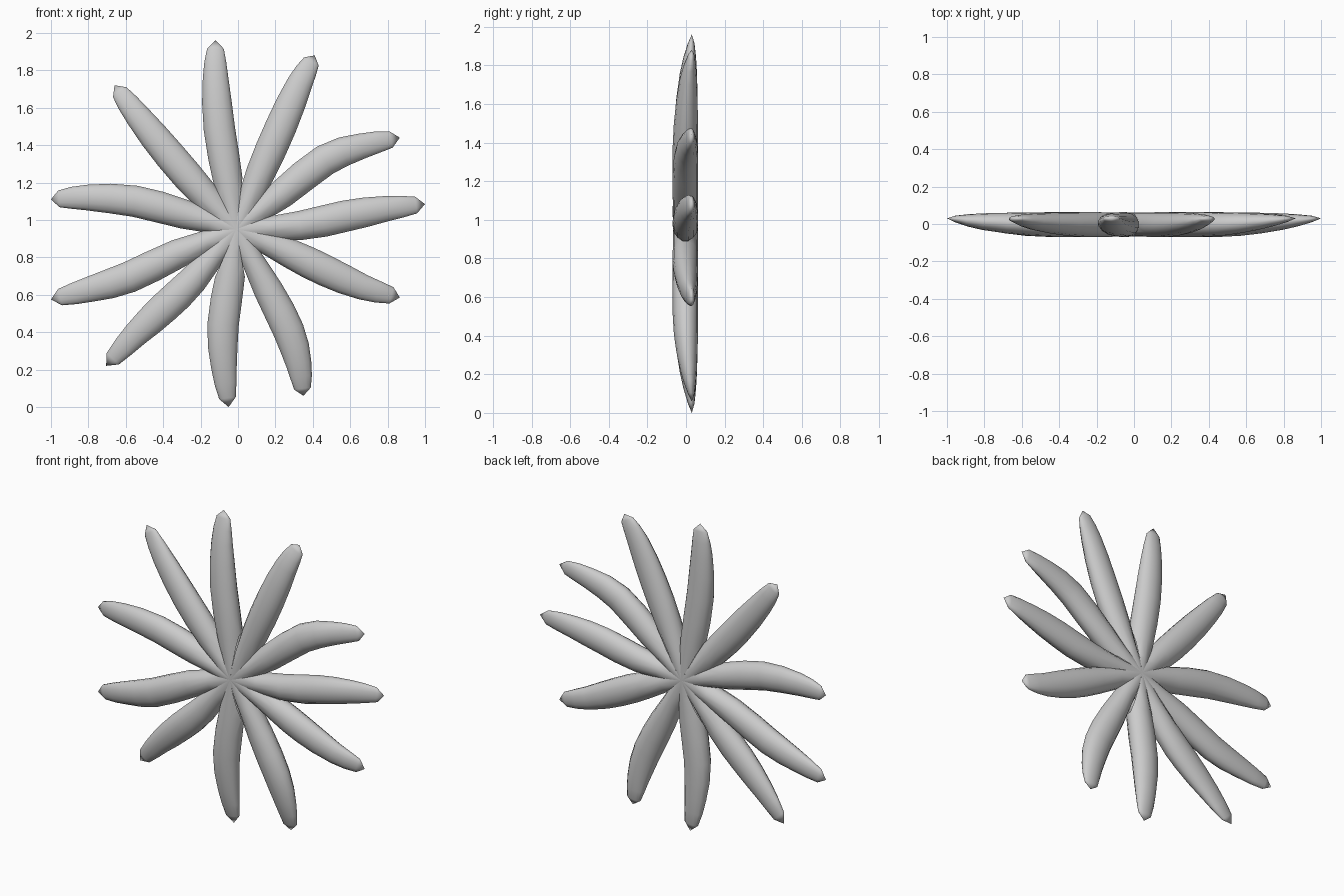
import bpy, bmesh, math
from mathutils import Vector

if "Cube" in bpy.data.objects:
    bpy.data.objects.remove(bpy.data.objects["Cube"])

# Hub of the star, and centreline points (x, z) of each arm from root to tip
HUB = Vector((-0.01, 0.95))
ARMS = [
    [(.33, .97), (.57, 1.02), (.79, 1.06), (1.0, 1.085)],
    [(.235, 1.14), (.465, 1.32), (.66, 1.395), (.865, 1.44)],
    [(.12, 1.25), (.23, 1.50), (.33, 1.73), (.41, 1.88)],
    [(-.05, 1.19), (-.10, 1.49), (-.12, 1.76), (-.12, 1.96)],
    [(-.19, 1.145), (-.36, 1.34), (-.535, 1.555), (-.66, 1.72)],
    [(-.285, 1.03), (-.55, 1.10), (-.81, 1.12), (-1.0, 1.11)],
    [(-.32, .82), (-.58, .695), (-.79, .63), (-1.0, .575)],
    [(-.24, .68), (-.39, .535), (-.55, .385), (-.705, .22)],
    [(-.04, .71), (-.08, .44), (-.075, .21), (-.05, 0)],
    [(.16, .63), (.27, .41), (.325, .23), (.35, .06)],
    [(.28, .82), (.465, .73), (.67, .64), (.865, .585)],
]
# Cross-sections: path position, half width, front y, back y
RINGS = [
    (0.0, .050, -.066, .062), (0.5, .062, -.068, .062), (1.0, .080, -.069, .063),
    (1.5, .086, -.069, .063), (2.0, .086, -.063, .062), (2.5, .081, -.050, .060),
    (3.0, .070, -.032, .057), (3.4, .060, -.013, .052), (3.77, .046, .010, .044),
]
SIDES = 14


def path(pts, s):
    """Smooth curve through the points, returning position and direction."""
    p = [2 * pts[0] - pts[1]] + pts + [2 * pts[-1] - pts[-2]]
    i = min(int(s), len(pts) - 2)
    t = s - i
    a, b, c, d = p[i:i + 4]
    k1, k2, k3 = c - a, 2 * a - 5 * b + 4 * c - d, 3 * b - a - 3 * c + d
    pos = 0.5 * (2 * b + k1 * t + k2 * t * t + k3 * t ** 3)
    return pos, (k1 + 2 * k2 * t + 3 * k3 * t * t).normalized()


def root_angle(arm):
    v = Vector(arm[0]) - HUB
    return math.atan2(v.y, v.x)


def make_arm(index):
    pts = [HUB.copy()] + [Vector(q) for q in ARMS[index]]
    bm = bmesh.new()
    loops = []
    for s, w, front, back in RINGS:
        pos, tan = path(pts, s)
        side = Vector((-tan.y, tan.x))
        mid, half = (front + back) / 2, (back - front) / 2
        ring = []
        for k in range(SIDES):
            a = 2 * math.pi * k / SIDES
            q = pos + side * w * math.sin(a)
            ring.append(bm.verts.new((q.x, mid - half * math.cos(a), q.y)))
        loops.append(ring)
    for r0, r1 in zip(loops, loops[1:]):
        for k in range(SIDES):
            n = (k + 1) % SIDES
            bm.faces.new((r0[k], r0[n], r1[n], r1[k]))
    # Blunt wedge tip
    tip = bm.verts.new((pts[-1].x, .03, pts[-1].y))
    for k in range(SIDES):
        bm.faces.new((loops[-1][k], loops[-1][(k + 1) % SIDES], tip))
    # Trim the root to its wedge so neighbouring arms meet in a groove
    here = root_angle(ARMS[index])
    for step in (1, -1):
        other = root_angle(ARMS[(index + step) % len(ARMS)])
        gap = ((other - here) * step) % (2 * math.pi)
        a = here + step * gap / 2
        normal = Vector((-math.sin(a), 0, math.cos(a))) * step
        bmesh.ops.bisect_plane(
            bm, geom=bm.verts[:] + bm.edges[:] + bm.faces[:], dist=1e-5,
            plane_co=(HUB.x, 0, HUB.y), plane_no=normal, clear_outer=True)
    bmesh.ops.recalc_face_normals(bm, faces=bm.faces[:])
    # Ensure the front skin faces forward
    face = min(bm.faces, key=lambda f: f.calc_center_median().y)
    if face.normal.y > 0:
        bmesh.ops.reverse_faces(bm, faces=bm.faces[:])
    for f in bm.faces:
        f.smooth = True
    name = f"star_arm_{index + 1:02d}"
    mesh = bpy.data.meshes.new(name)
    bm.to_mesh(mesh)
    bm.free()
    bpy.context.collection.objects.link(bpy.data.objects.new(name, mesh))


for i in range(len(ARMS)):
    make_arm(i)
